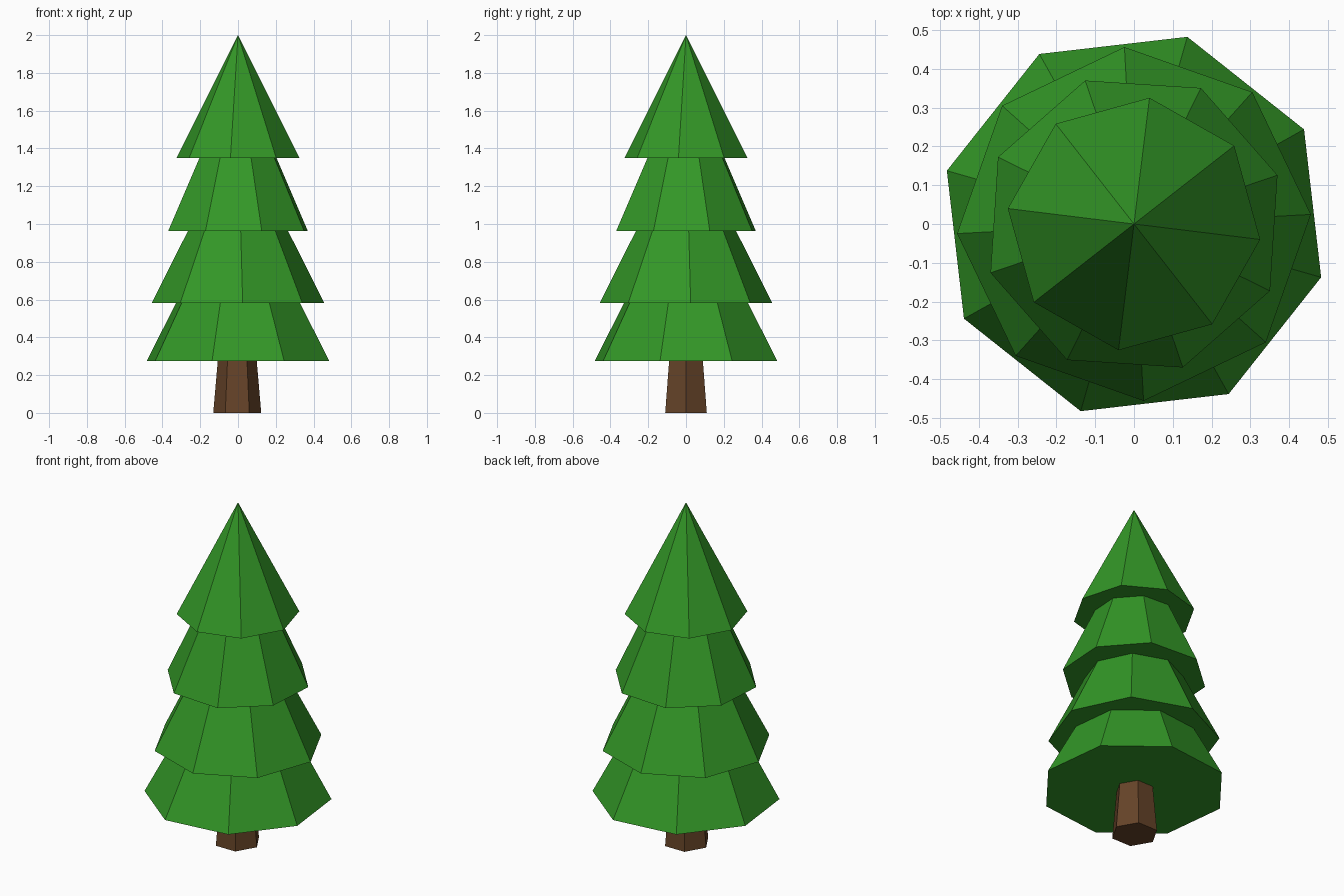
import bpy, bmesh
from math import cos, sin, radians, pi

if "Cube" in bpy.data.objects:
    bpy.data.objects.remove(bpy.data.objects["Cube"])


def material(name, rgb):
    m = bpy.data.materials.new(name)
    m.diffuse_color = (*rgb, 1.0)
    m.use_nodes = True
    m.node_tree.nodes["Principled BSDF"].inputs["Base Color"].default_value = m.diffuse_color
    return m


leaf_green = material("leaf green", (0.033, 0.31, 0.02))
bark_brown = material("bark brown", (0.13, 0.056, 0.021))


def frustum(name, sides, z0, r0, z1, r1, turn, mat, x=0.0):
    """Closed flat-sided cone section; r1 = 0 makes a pointed cone."""
    bm = bmesh.new()

    def ring(z, r):
        return [bm.verts.new((x + r * cos(radians(turn) + 2 * pi * i / sides),
                              r * sin(radians(turn) + 2 * pi * i / sides), z))
                for i in range(sides)]

    low = ring(z0, r0)
    bm.faces.new(low[::-1])
    if r1 == 0:
        tip = bm.verts.new((x, 0, z1))
        for i in range(sides):
            bm.faces.new((low[i], low[(i + 1) % sides], tip))
    else:
        high = ring(z1, r1)
        bm.faces.new(high)
        for i in range(sides):
            j = (i + 1) % sides
            bm.faces.new((low[i], low[j], high[j], high[i]))
    mesh = bpy.data.meshes.new(name)
    bm.to_mesh(mesh)
    bm.free()
    mesh.materials.append(mat)
    obj = bpy.data.objects.new(name, mesh)
    bpy.context.collection.objects.link(obj)
    return obj


# Six-sided tapered trunk, tucked into the lowest tier
frustum("trunk", 6, 0.0, 0.127, 0.30, 0.101, 0, bark_brown, x=-0.004)

# Eight-sided foliage tiers: base height, base radius, top height, top radius, turn
tiers = [
    (0.275, 0.502, 0.60, 0.332, 29.1),
    (0.583, 0.457, 0.98, 0.257, 3.1),
    (0.962, 0.391, 1.37, 0.206, 18.8),
    (1.350, 0.328, 2.00, 0.0, 38.0),
]
for n, (z0, r0, z1, r1, turn) in enumerate(tiers, 1):
    frustum(f"foliage_tier_{n}", 8, z0, r0, z1, r1, turn, leaf_green)
